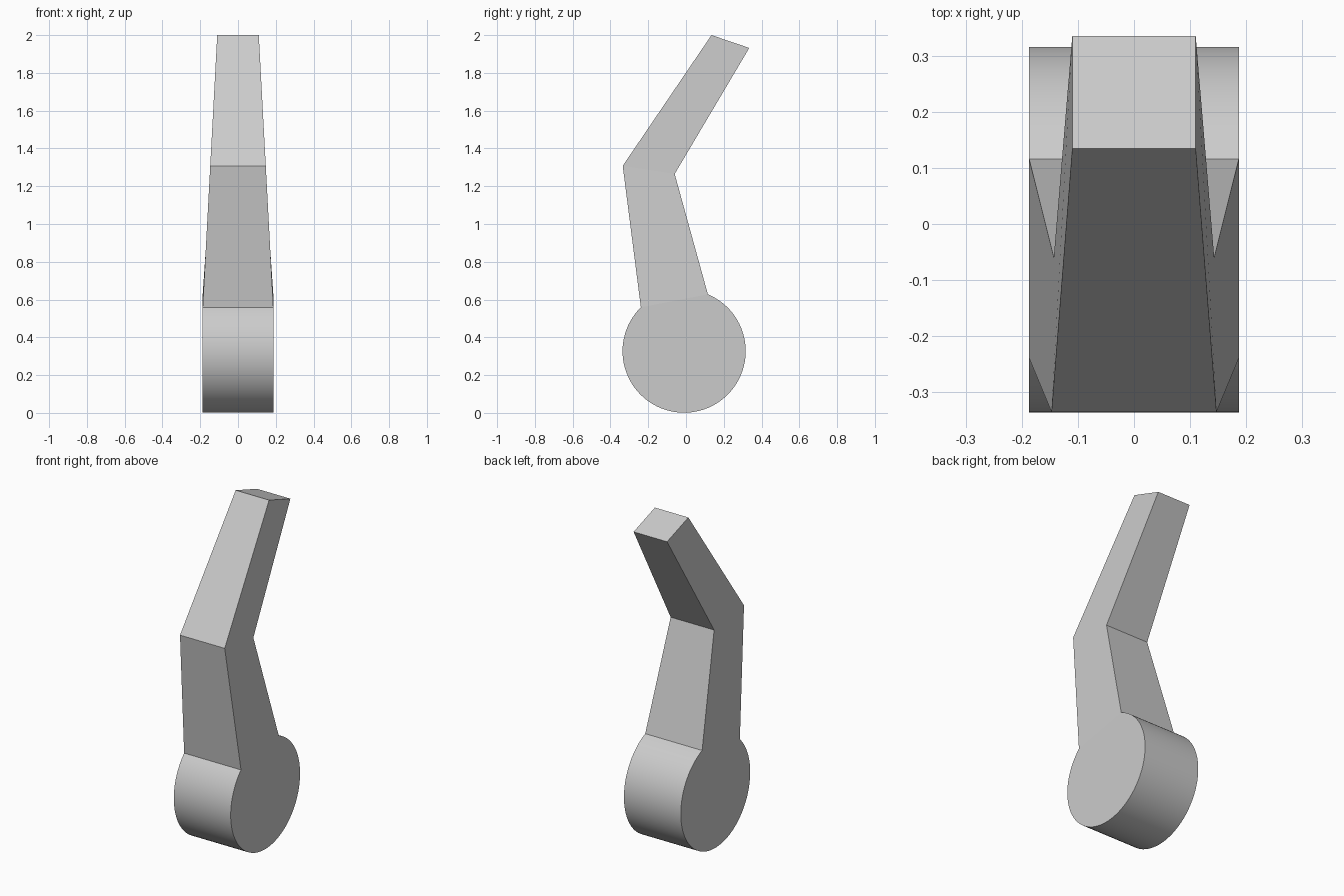
import bpy, bmesh
from math import atan2, cos, sin, pi

cube = bpy.data.objects.get("Cube")
if cube:
    bpy.data.objects.remove(cube, do_unlink=True)

# Single grey finish
grey = bpy.data.materials.new("plain_grey")
grey.use_nodes = True
colour = (0.6, 0.6, 0.6, 1)
grey.diffuse_color = colour
grey.node_tree.nodes["Principled BSDF"].inputs["Base Color"].default_value = colour

# Side profile as (half width, y, z): round hub, then the bent tapering arm
HUB_Y, HUB_Z, RADIUS, HUB_HALF = -0.01, 0.327, 0.326, 0.187
SEGMENTS = 72
front_root, back_root = (-0.24, 0.56), (0.116, 0.628)
start = atan2(front_root[1] - HUB_Z, front_root[0] - HUB_Y)
end = atan2(back_root[1] - HUB_Z, back_root[0] - HUB_Y) + 2 * pi
hub = []
for i in range(SEGMENTS + 1):
    a = start + (end - start) * i / SEGMENTS
    hub.append((HUB_HALF, HUB_Y + RADIUS * cos(a), HUB_Z + RADIUS * sin(a)))
arm = [(0.143, -0.06, 1.265), (0.11, 0.335, 1.932),
       (0.11, 0.135, 2.0), (0.147, -0.335, 1.308)]
profile = hub + arm

# Mirror the profile to both sides and join the rims
bm = bmesh.new()
sides = [[bm.verts.new((s * x, y, z)) for x, y, z in profile] for s in (1, -1)]
left, right = sides
count = len(profile)
for i in range(count):
    j = (i + 1) % count
    face = bm.faces.new((left[i], left[j], right[j], right[i]))
    face.smooth = i < SEGMENTS

# Side faces: hub disc, lower arm, upper arm
for v in sides:
    n = len(hub)
    inner, tip_back, tip_front, outer = v[n:]
    bm.faces.new(v[:n])
    bm.faces.new((v[0], v[n - 1], inner, outer))
    bm.faces.new((outer, inner, tip_back, tip_front))
bmesh.ops.recalc_face_normals(bm, faces=bm.faces)

mesh = bpy.data.meshes.new("bent_lever")
bm.to_mesh(mesh)
bm.free()
mesh.materials.append(grey)
lever = bpy.data.objects.new("bent_lever", mesh)
bpy.context.collection.objects.link(lever)

# Smooth hub rim with crisp edges elsewhere
bpy.context.view_layer.objects.active = lever
lever.select_set(True)
bpy.ops.object.shade_smooth_by_angle(angle=0.35)
for poly in mesh.polygons:
    poly.use_smooth = poly.index < SEGMENTS
